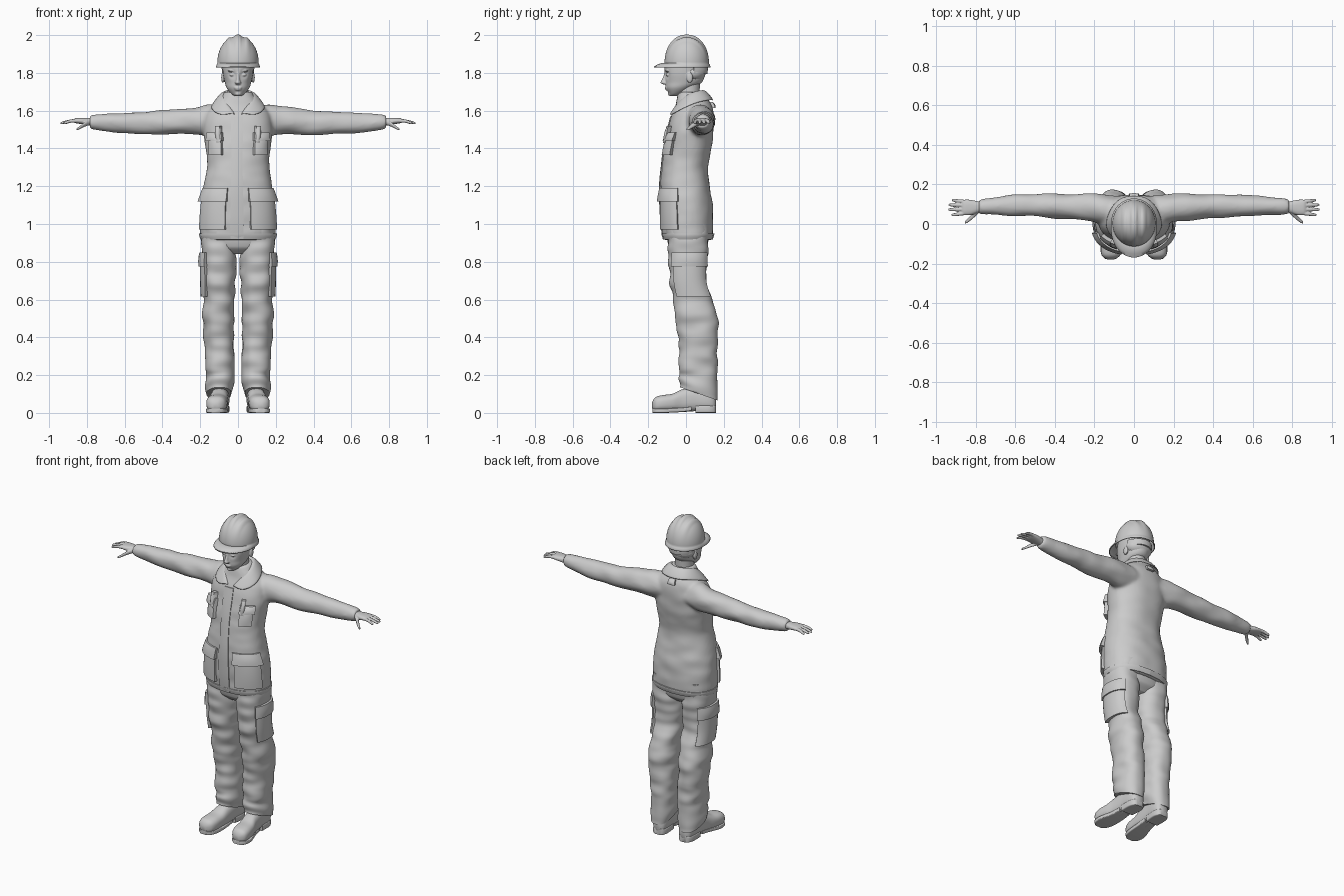
import bpy, bmesh, math
from mathutils import Vector, Matrix, noise


def skin(bm, rows, closed=True, caps=False):
    vs = [[bm.verts.new(p) for p in r] for r in rows]
    n = len(rows[0])
    for a, b in zip(vs, vs[1:]):
        for j in range(n if closed else n - 1):
            k = (j + 1) % n
            bm.faces.new((a[j], a[k], b[k], b[j]))
    if caps:
        bm.faces.new(vs[0])
        bm.faces.new(vs[-1])
    return vs


def ring_at(rings, t):
    # smooth interpolation of (t, c1, c2, r1, r2) stations
    i = 0
    while i < len(rings) - 2 and t > rings[i + 1][0]:
        i += 1
    a, b = rings[i], rings[i + 1]
    p, q = rings[max(i - 1, 0)], rings[min(i + 2, len(rings) - 1)]
    h = b[0] - a[0]
    s = (t - a[0]) / h
    out = []
    for k in range(1, 5):
        ma = (b[k] - p[k]) / (b[0] - p[0]) * h
        mb = (q[k] - a[k]) / (q[0] - a[0]) * h
        out.append((2*s**3 - 3*s*s + 1)*a[k] + (s**3 - 2*s*s + s)*ma
                   + (3*s*s - 2*s**3)*b[k] + (s**3 - s*s)*mb)
    return out


def point(rings, t, ang, axis='z', n=2.0, off=0.0, sx=1):
    c1, c2, r1, r2 = ring_at(rings, t)
    c, s = math.cos(ang), math.sin(ang)
    u = c1 + (max(r1, .001) + off) * math.copysign(abs(c) ** (2 / n), c)
    v = c2 + (max(r2, .001) + off) * math.copysign(abs(s) ** (2 / n), s)
    x, y, z = {'z': (u, v, t), 'x': (t, u, v), 'y': (u, t, v)}[axis]
    return Vector((x * sx, y, z))


def loft(bm, rings, axis='z', n=2.0, steps=40, segs=36, sx=1, wrinkle=0):
    rows = []
    for i in range(steps + 1):
        t = rings[0][0] + (rings[-1][0] - rings[0][0]) * i / steps
        row = []
        for j in range(segs):
            a = 2 * math.pi * j / segs
            p = point(rings, t, a, axis, n, 0, sx)
            w = wrinkle * noise.noise(Vector((p.x * 9, p.y * 9, p.z * 17))) if wrinkle else 0
            row.append(point(rings, t, a, axis, n, w, sx))
        rows.append(row)
    skin(bm, rows, True, True)


def ball(bm, loc, scale):
    m = Matrix.Translation(loc) @ Matrix.Diagonal((*scale, 1))
    bmesh.ops.create_uvsphere(bm, u_segments=24, v_segments=16, radius=1, matrix=m)


def make(name, bm, mirror=False, voxel=0, smooth=4, solid=0, subsurf=0, angle=50):
    bmesh.ops.recalc_face_normals(bm, faces=bm.faces)
    me = bpy.data.meshes.new(name)
    bm.to_mesh(me)
    bm.free()
    for p in me.polygons:
        p.use_smooth = True
    if not subsurf:
        me.set_sharp_from_angle(angle=math.radians(angle))
    ob = bpy.data.objects.new(name, me)
    bpy.context.collection.objects.link(ob)
    if mirror:
        ob.modifiers.new('mirror', 'MIRROR')
    if voxel:
        r = ob.modifiers.new('remesh', 'REMESH')
        r.mode, r.voxel_size, r.use_smooth_shade = 'VOXEL', voxel, True
        s = ob.modifiers.new('smooth', 'SMOOTH')
        s.factor, s.iterations = .5, smooth
    if solid:
        s = ob.modifiers.new('solid', 'SOLIDIFY')
        s.thickness, s.offset = solid, 0
    if subsurf:
        ob.modifiers.new('subsurf', 'SUBSURF').levels = subsurf
        ob.modifiers['subsurf'].render_levels = subsurf
    return ob


def patch(name, rings, a0, a1, z0, z1, off, n, mirror=True, flare=0.0):
    # raised cloth panel following a lofted body
    k = 10
    us = [0] + [i / k for i in range(k + 1)] + [1]
    rows = []
    for i, v in enumerate(us):
        row = []
        for j, u in enumerate(us):
            rim = i in (0, k + 2) or j in (0, k + 2)
            puff = .75 + .25 * math.sin(math.pi * u) * math.sin(math.pi * v)
            d = -.006 if rim else off * puff + flare * (1 - v)
            row.append(point(rings, z0 + (z1 - z0) * v, math.radians(a0 + (a1 - a0) * u), 'z', n, d))
        rows.append(row)
    bm = bmesh.new()
    skin(bm, rows, False)
    make(name, bm, mirror)


# Jacket body and sleeves
TORSO = [(.915, 0, .01, .192, .126), (.95, 0, .01, .2, .135), (1.1, 0, .003, .197, .137),
         (1.2, 0, -.005, .183, .131), (1.3, 0, -.005, .166, .121), (1.4, 0, .01, .17, .125),
         (1.5, 0, .025, .182, .12), (1.58, 0, .035, .172, .11), (1.63, 0, .04, .13, .095),
         (1.68, 0, .03, .085, .072), (1.7, 0, .03, .075, .065)]
ARM = [(.08, .07, 1.55, .07, .07), (.16, .075, 1.55, .075, .083), (.22, .085, 1.548, .07, .074),
       (.3, .088, 1.543, .066, .068), (.4, .09, 1.538, .063, .065), (.5, .093, 1.535, .057, .059),
       (.6, .093, 1.535, .053, .054), (.7, .09, 1.537, .045, .047), (.76, .087, 1.54, .041, .04),
       (.785, .086, 1.54, .036, .034)]
bm = bmesh.new()
loft(bm, TORSO, n=2.3, steps=70, segs=64, wrinkle=.005)
for s in (1, -1):
    loft(bm, ARM, 'x', steps=60, sx=s, wrinkle=.008)
make('jacket', bm, voxel=.009, smooth=6)

# Jacket panels: hem, placket, pockets, flaps, back tab
patch('jacket_hem', TORSO, -90, 90, .918, .95, .007, 2.3)
patch('front_placket', TORSO, -99, -84, .92, 1.57, .008, 2.3, False)
patch('hip_pocket', TORSO, -74, -18, .97, 1.15, .01, 2.3, flare=.008)
patch('hip_pocket_flap', TORSO, -76, -14, 1.12, 1.19, .012, 2.3, flare=.015)
patch('chest_pocket', TORSO, -65, -36, 1.365, 1.48, .02, 2.3, flare=.006)
patch('chest_pocket_flap', TORSO, -67, -34, 1.44, 1.485, .02, 2.3, flare=.012)
patch('pen_slot', TORSO, -65, -57, 1.43, 1.52, .032, 2.3)
patch('back_tab', TORSO, 83, 97, 1.615, 1.645, .02, 2.3, False)

# Turned-down collar
stand = [(0, .085, 1.67), (.05, .07, 1.67), (.068, .02, 1.66), (.055, -.035, 1.62), (.012, -.07, 1.565)]
top = [(0, .095, 1.722), (.055, .08, 1.727), (.085, .02, 1.715), (.07, -.04, 1.665), (.018, -.085, 1.59)]
fall = [(0, .148, 1.65), (.08, .138, 1.655), (.135, .06, 1.643), (.155, -.03, 1.603), (.085, -.092, 1.567)]
bm = bmesh.new()
skin(bm, [stand, top, fall], False)
ob = make('collar', bm, True, solid=.012, subsurf=2)
ob.modifiers['mirror'].merge_threshold = .002

# Trousers with slanted hems
LEG = [(.1, .098, .07, .066, .1), (.14, .097, .068, .072, .105), (.2, .095, .065, .072, .101),
       (.35, .099, .065, .08, .101), (.5, .102, .058, .083, .112), (.6, .1, .035, .083, .102),
       (.7, .1, .012, .085, .098), (.85, .1, .01, .092, .105), (1, .1, .01, .092, .118)]
bm = bmesh.new()
loft(bm, LEG, n=2.3, steps=90, segs=48, wrinkle=.011)
for v in bm.verts:
    if v.co.z < .22:
        v.co.z -= (v.co.y - .07) * .35 * (.22 - v.co.z) / .12
make('trouser_leg', bm, True, angle=70)
bm = bmesh.new()
loft(bm, [(.84, 0, .01, .1, .06), (.88, 0, .01, .165, .1), (1, 0, .01, .18, .118)], n=2.3)
make('trouser_seat', bm)
patch('cargo_pocket', LEG, -42, 58, .615, .8, .014, 2.3, flare=.004)
patch('cargo_flap', LEG, -45, 60, .775, .85, .016, 2.3, flare=.008)

# Work boots
bm = bmesh.new()
loft(bm, [(-.18, .118, .04, .015, .015), (-.165, .117, .045, .042, .036), (-.13, .114, .05, .054, .043),
          (-.07, .108, .055, .053, .047), (-.02, .1, .065, .048, .06), (.05, .095, .075, .046, .066),
          (.12, .092, .07, .046, .062), (.15, .091, .06, .036, .05), (.16, .09, .055, .02, .03)],
     'y', 2.5)
make('boot', bm, True, angle=70)
for name, st in (('boot_sole', [(-.178, .118, .012, .025, .012), (-.16, .117, .012, .046, .012),
                                (-.11, .113, .012, .056, .012), (-.03, .1, .016, .046, .012),
                                (.03, .096, .022, .04, .012)]),
                 ('boot_heel', [(.05, .095, .02, .044, .02), (.12, .092, .02, .046, .02),
                                (.15, .091, .02, .036, .02), (.16, .09, .02, .022, .02)])):
    bm = bmesh.new()
    loft(bm, st, 'y', 7, 24)
    make(name, bm, True)

# Hands: palm, four fingers, thumb
bm = bmesh.new()
loft(bm, [(.76, .087, 1.54, .026, .023), (.79, .086, 1.542, .029, .02), (.825, .084, 1.545, .038, .017),
          (.86, .084, 1.547, .039, .013), (.872, .084, 1.546, .034, .008)], 'x', 2.4, 24)
for y0, y1, x1 in ((.055, .046, .925), (.074, .073, .941), (.094, .097, .938), (.112, .12, .922)):
    loft(bm, [(.845, y0, 1.546, .0095, .01), (.885, (y0 + y1) / 2, 1.545, .009, .009),
              (x1 - .008, y1, 1.535, .0075, .007), (x1, y1, 1.533, .003, .003)], 'x', 2, 24, 16)
loft(bm, [(.785, .07, 1.538, .014, .014), (.81, .046, 1.528, .014, .013), (.835, .023, 1.512, .012, .009),
          (.852, .01, 1.502, .008, .007), (.857, .007, 1.5, .003, .003)], 'x', 2, 24, 16)
make('hand', bm, True, voxel=.0035, smooth=3)

# Neck and shirt opening
bm = bmesh.new()
loft(bm, [(1.55, 0, .02, .06, .065), (1.65, 0, .012, .057, .06), (1.72, 0, .015, .054, .058),
          (1.8, 0, .02, .055, .06)])
make('neck', bm)

# Head with nose, lips, brows and ears fused
bm = bmesh.new()
loft(bm, [(1.678, 0, -.067, .018, .018), (1.69, 0, -.055, .036, .035), (1.72, 0, -.035, .06, .07),
          (1.75, 0, -.012, .07, .096), (1.8, 0, -.006, .08, .108), (1.86, 0, -.002, .08, .108),
          (1.92, 0, 0, .06, .085)], n=2.1, steps=50, segs=56)
for v in bm.verts:
    for s in (1, -1):
        d = (v.co - Vector((.032 * s, -.105, 1.792))).length
        v.co.y += .013 * math.exp(-(d / .019) ** 2)
loft(bm, [(1.738, 0, -.105, .01, .012), (1.746, 0, -.112, .017, .023), (1.757, 0, -.112, .012, .02),
          (1.785, 0, -.108, .008, .011), (1.81, 0, -.105, .008, .008)], steps=20, segs=16)
ball(bm, (0, -.104, 1.722), (.021, .008, .0055))
ball(bm, (0, -.102, 1.713), (.018, .008, .0055))
ball(bm, (0, -.084, 1.69), (.017, .012, .012))
for s in (1, -1):
    ball(bm, (.032 * s, -.097, 1.79), (.013, .01, .008))
    ball(bm, (.034 * s, -.099, 1.81), (.022, .01, .005))
    ball(bm, (.08 * s, .02, 1.775), (.009, .017, .028))
make('head', bm, voxel=.0035, smooth=3)

# Hair at the nape and helmet headband
bm = bmesh.new()
ball(bm, (0, .04, 1.8), (.084, .064, .05))
make('hair', bm)
BAND = [(1.79, 0, .005, .085, .104), (1.82, 0, .005, .087, .106), (1.85, 0, .005, .088, .106)]
patch('helmet_headband', BAND, 20, 90, 1.795, 1.83, .006, 2)

# Hard hat: ridged dome flowing into a peaked brim
rows = []
for i in range(31):
    phi = math.radians(89.5 * (1 - i / 30))
    row = []
    for j in range(96):
        a = 2 * math.pi * j / 96
        r = math.cos(phi) ** .93
        x, y = .107 * r * math.cos(a), .004 + .115 * r * math.sin(a)
        fade = math.sin(phi) ** .7
        bump = .009 * fade * (math.exp(-(x / .016) ** 4) + .7 * math.exp(-((abs(x) - .05) / .011) ** 4))
        row.append((x, y, 1.85 + .141 * math.sin(phi) ** .96 + bump))
    rows.append(row)
for e, dz in ((.3, -.004), (.7, -.01), (1, -.017), (1, -.022)):
    row = []
    for j in range(96):
        a = 2 * math.pi * j / 96
        f = max(0, -math.sin(a)) ** 1.6
        w = (.008 + .048 * f) * e
        row.append(((.107 + w * .8) * math.cos(a), .004 + (.115 + w) * math.sin(a), 1.85 + dz + .006 * f * (1 - e)))
    rows.append(row)
bm = bmesh.new()
vs = skin(bm, rows)
bm.faces.new(vs[0])
make('hard_hat', bm, solid=.005, angle=60)
